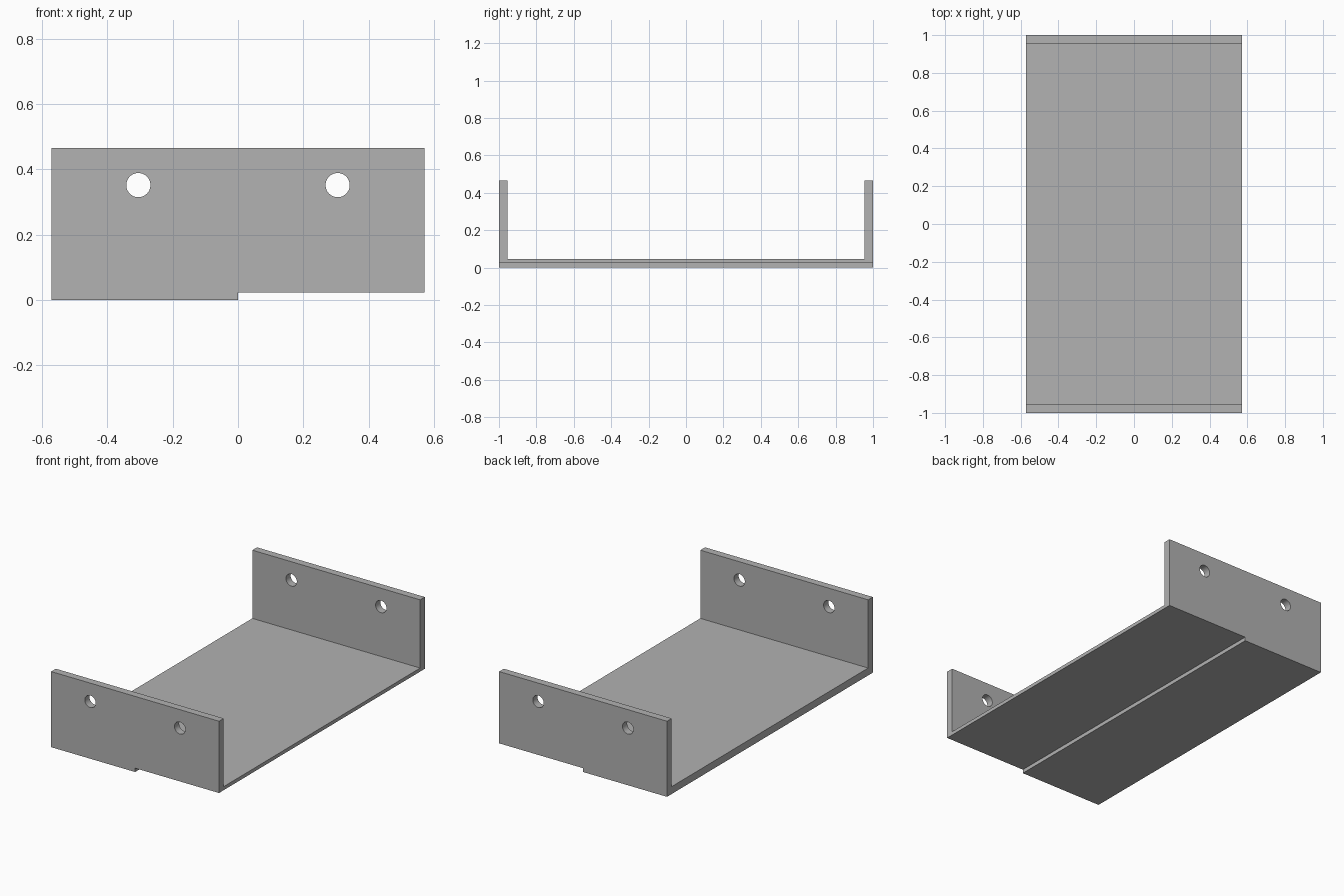
import bpy, math

cube = bpy.data.objects.get("Cube")
if cube:
    bpy.data.objects.remove(cube, do_unlink=True)

HALF_WIDTH, HALF_LENGTH, HEIGHT = 0.571, 1.0, 0.465
THICK, STEP = 0.0455, 0.0235
HOLE_X, HOLE_Z, HOLE_R = 0.305, 0.352, 0.037

grey = bpy.data.materials.new("plain grey")
grey.use_nodes = True
colour = (0.445, 0.445, 0.445, 1)
grey.diffuse_color = colour
grey.node_tree.nodes["Principled BSDF"].inputs["Base Color"].default_value = colour


def extrude_along_y(name, profile, half):
    """Solid prism from an x-z profile, counter-clockwise seen from the front."""
    n = len(profile)
    verts = [(x, y, z) for y in (-half, half) for x, z in profile]
    faces = [list(range(n)), list(range(2 * n - 1, n - 1, -1))]
    for i in range(n):
        j = (i + 1) % n
        faces.append((j, i, i + n, j + n))
    mesh = bpy.data.meshes.new(name)
    mesh.from_pydata(verts, [], faces)
    mesh.materials.append(grey)
    obj = bpy.data.objects.new(name, mesh)
    bpy.context.collection.objects.link(obj)
    return obj


def cut(target, cutter):
    """Subtract the cutter, then discard it."""
    cutter.hide_render = True
    mod = target.modifiers.new("cut", "BOOLEAN")
    mod.operation = "DIFFERENCE"
    mod.solver = "EXACT"
    mod.object = cutter
    bpy.context.view_layer.objects.active = target
    bpy.ops.object.modifier_apply(modifier=mod.name)
    bpy.data.objects.remove(cutter, do_unlink=True)


# Stepped block: the underside is deeper on the -x half
w = HALF_WIDTH
bracket = extrude_along_y("channel_bracket", [
    (-w, 0), (0, 0), (0, STEP), (w, STEP), (w, HEIGHT), (-w, HEIGHT)], HALF_LENGTH)

# Open channel between the two end walls
cut(bracket, extrude_along_y("channel_cutter", [
    (-1, THICK), (1, THICK), (1, 1), (-1, 1)], HALF_LENGTH - THICK))

# Two round holes through both end walls
for side in (-1, 1):
    ring = [math.tau * i / 48 for i in range(48)]
    cut(bracket, extrude_along_y("hole_cutter", [
        (side * HOLE_X + HOLE_R * math.cos(a), HOLE_Z + HOLE_R * math.sin(a))
        for a in ring], 1.2))

# Smooth hole walls, crisp edges
bpy.ops.object.select_all(action="DESELECT")
bracket.select_set(True)
bpy.context.view_layer.objects.active = bracket
bpy.ops.object.shade_smooth_by_angle(angle=math.radians(30))
